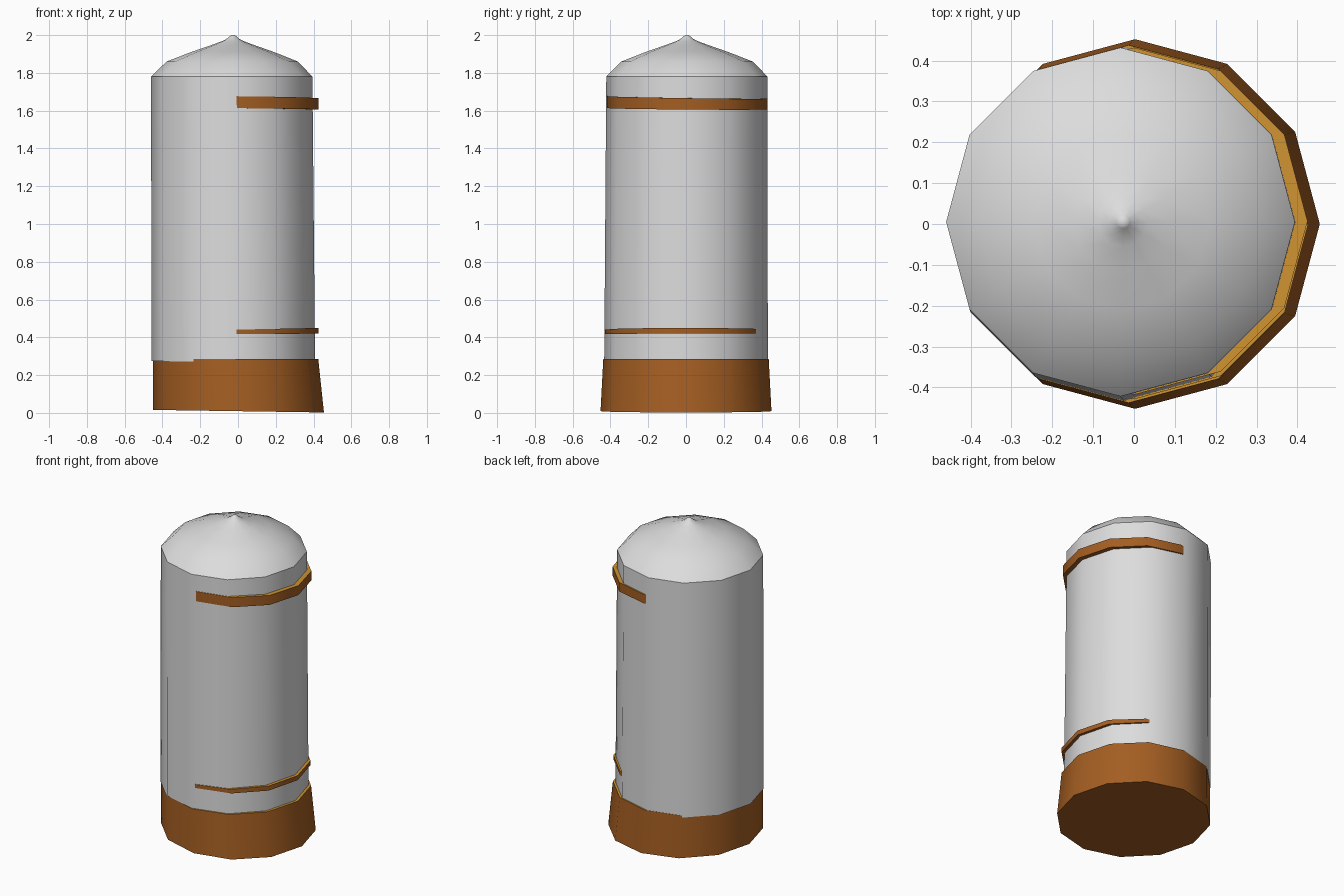
import bpy, bmesh, math

if "Cube" in bpy.data.objects:
    bpy.data.objects.remove(bpy.data.objects["Cube"])

SIDES = 12


def material(name, rgb):
    m = bpy.data.materials.new(name)
    m.diffuse_color = (*rgb, 1)
    m.use_nodes = True
    m.node_tree.nodes["Principled BSDF"].inputs["Base Color"].default_value = m.diffuse_color
    return m


white = material("pale grey", (0.72, 0.72, 0.72))
brown = material("rust brown", (0.37, 0.112, 0.016))
gold = material("gold", (0.62, 0.29, 0.03))


def loft(name, rings, mats, angle=40):
    """Stack 12-sided rings (cx, cy, z, radius, tilt_x, tilt_y), cap both ends."""
    bm = bmesh.new()
    loops = []
    for cx, cy, z, r, tx, ty in rings:
        loop = []
        for i in range(SIDES):
            a = math.tau * i / SIDES
            x, y = r * math.cos(a), r * math.sin(a)
            loop.append(bm.verts.new((cx + x, cy + y, z + tx * x + ty * y)))
        loops.append(loop)
    for lo, hi in zip(loops, loops[1:]):
        for i in range(SIDES):
            j = (i + 1) % SIDES
            bm.faces.new((lo[i], lo[j], hi[j], hi[i]))
    bm.faces.new(loops[0][::-1])
    bm.faces.new(loops[-1])
    bm.normal_update()
    # upward faces take the second colour, if there is one
    if len(mats) > 1:
        for f in bm.faces:
            f.material_index = 1 if f.normal.z > 0.7 else 0
    me = bpy.data.meshes.new(name)
    bm.to_mesh(me)
    bm.free()
    for m in mats:
        me.materials.append(m)
    ob = bpy.data.objects.new(name, me)
    bpy.context.collection.objects.link(ob)
    bpy.context.view_layer.objects.active = ob
    ob.select_set(True)
    bpy.ops.object.shade_smooth_by_angle(angle=math.radians(angle))
    ob.select_set(False)
    return ob


# Slightly leaning column
loft("column", [(-0.025, 0.0, 0.27, 0.433, -0.01, 0),
                (-0.033, 0.005, 1.78, 0.427, 0, 0)], [white])

# Domed cap with a small nipple tip
dome = [(1.78, 0.427), (1.86, 0.348), (1.912, 0.215), (1.945, 0.12),
        (1.967, 0.06), (1.98, 0.034), (1.995, 0.016), (2.0, 0.010)]
loft("dome_cap", [(-0.033 + 0.007 * (z - 1.78) / 0.22, 0.005, z, r, 0, 0)
                  for z, r in dome], [white], 45)

# Flared base, widest to the right
loft("base", [(0.0025, 0.0, 0.009, 0.4525, -0.015, 0),
              (-0.013, 0.0, 0.284, 0.438, 0, 0)], [brown, gold])

# Offset bands that emerge only on the right side
loft("upper_band", [(0.0, 0.007, 1.61, 0.425, -0.01, -0.008),
                    (0.0, 0.007, 1.67, 0.425, -0.01, -0.015)], [brown, gold])
loft("lower_band", [(0.0, -0.003, 0.42, 0.426, 0.0, 0.004),
                    (0.0, -0.003, 0.441, 0.426, 0.02, 0.0)], [brown, gold])
